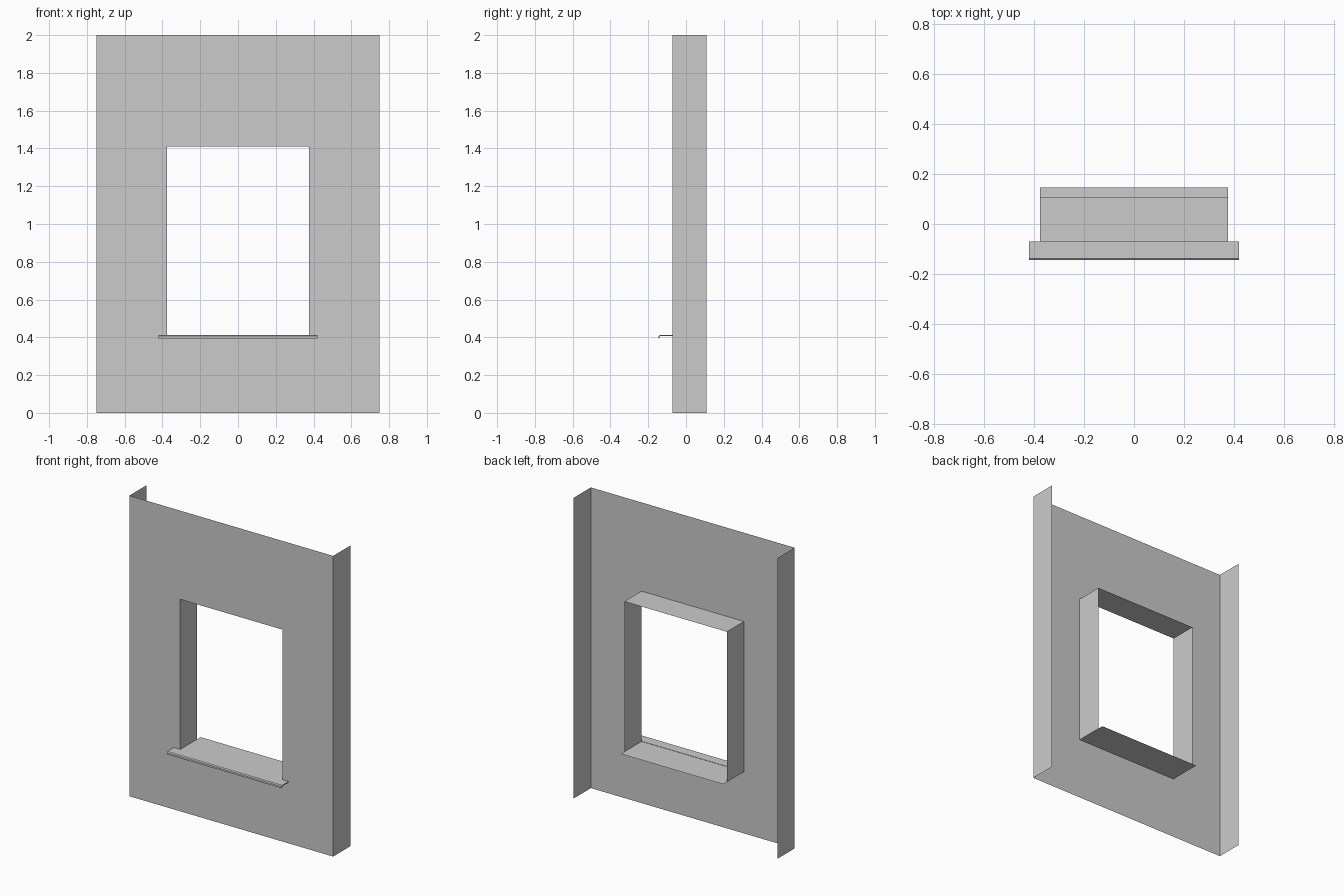
import bpy

if "Cube" in bpy.data.objects:
    bpy.data.objects.remove(bpy.data.objects["Cube"])

W, H = 0.75, 2.0              # panel half width, height
OW, Z0, Z1 = 0.377, 0.41, 1.41  # opening half width, bottom, top
YF, YB = -0.071, 0.109        # front and rear planes


def make(name, verts, faces):
    mesh = bpy.data.meshes.new(name)
    mesh.from_pydata(verts, [], faces)
    mesh.update()
    ob = bpy.data.objects.new(name, mesh)
    bpy.context.collection.objects.link(ob)
    return ob


def strip(name, path):
    """Sheet swept from the front plane to the rear plane along an (x, z) path."""
    verts = [(x, y, z) for x, z in path for y in (YF, YB)]
    faces = [(2*i, 2*i + 1, 2*i + 3, 2*i + 2) for i in range(len(path) - 1)]
    return make(name, verts, faces)


# front sheet with the window opening
outer = [(-W, 0), (W, 0), (W, H), (-W, H)]
inner = [(-OW, Z0), (OW, Z0), (OW, Z1), (-OW, Z1)]
make("wall_front", [(x, YF, z) for x, z in outer + inner],
     [(i, (i + 1) % 4, (i + 1) % 4 + 4, i + 4) for i in range(4)])

# side returns
for side, s in (("left", -1), ("right", 1)):
    strip("wall_return_" + side, [(s * W, 0), (s * W, H)][::s])

# jambs and head of the opening
strip("window_reveal", [(OW, Z0), (OW, Z1), (-OW, Z1), (-OW, Z0)])

# sill sheet running through the opening and past the rear edge
make("sill_sheet", [(-OW, YF, Z0), (OW, YF, Z0), (OW, 0.146, Z0), (-OW, 0.146, Z0)],
     [(0, 1, 2, 3)])

# overhanging front sill with a turned-down nose
profile = [(YF, 0.412), (-0.138, 0.412), (-0.145, 0.407), (-0.145, 0.395),
           (-0.139, 0.395), (-0.139, 0.404), (-0.136, 0.406), (YF, 0.406)]
n = len(profile)
make("sill_nose", [(x, y, z) for x in (-0.422, 0.422) for y, z in profile],
     [(i, i + n, (i + 1) % n + n, (i + 1) % n) for i in range(n)]
     + [tuple(range(n)), tuple(reversed(range(n, 2 * n)))])
